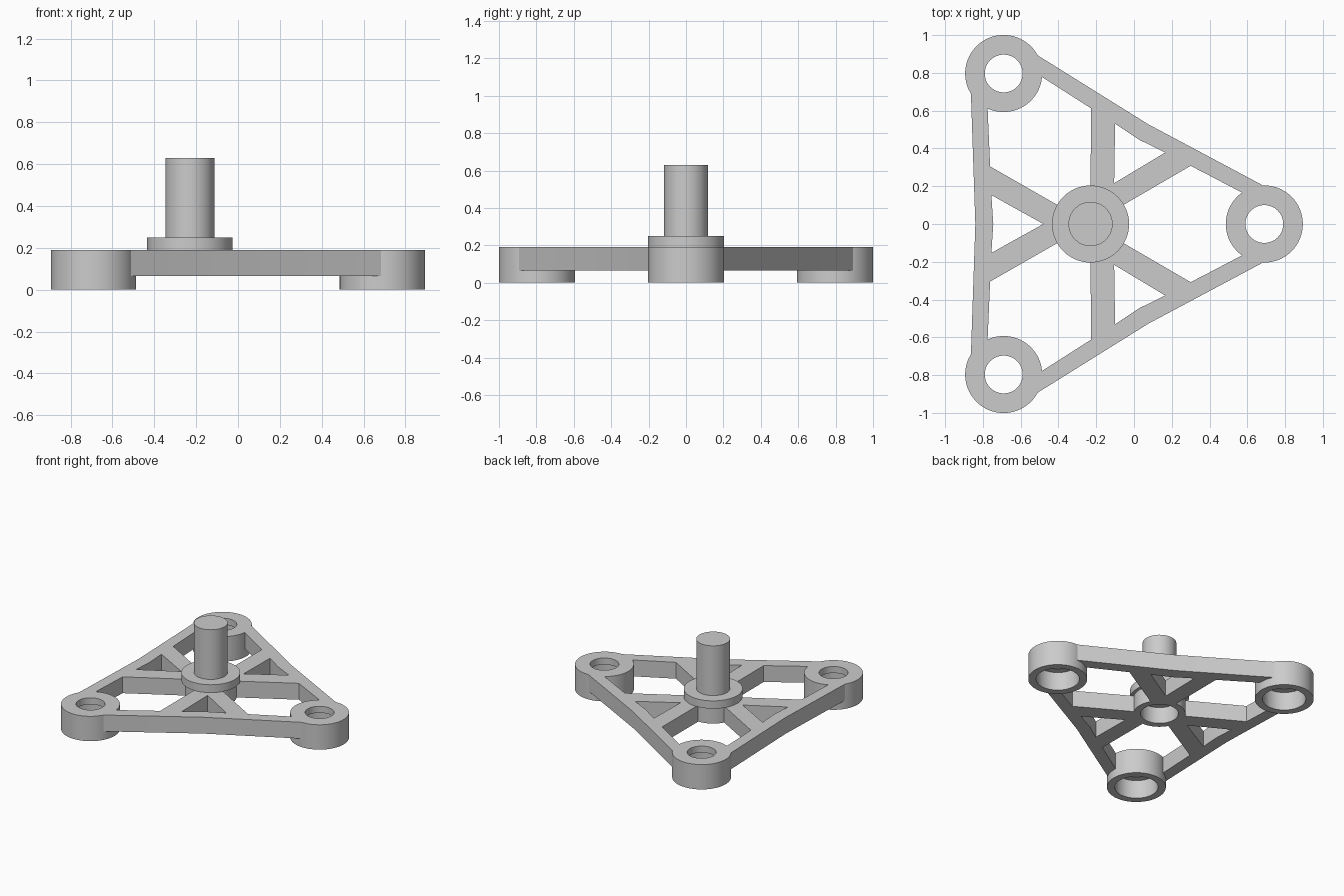
import bpy, bmesh, math
from mathutils import Matrix

HUB_X = -0.23          # axis of the three-fold symmetry
PAD_DIST = 0.92        # hub axis to each foot pad
Z_LOW, Z_TOP = 0.065, 0.19
THIRD = math.radians(120)

cube = bpy.data.objects.get("Cube")
if cube:
    bpy.data.objects.remove(cube, do_unlink=True)

grey = bpy.data.materials.new("plain_grey")
grey.use_nodes = True
colour = (0.6, 0.6, 0.6, 1)
grey.diffuse_color = colour
grey.node_tree.nodes["Principled BSDF"].inputs["Base Color"].default_value = colour


def prism(bm, points, z0, z1, turn=0.0):
    """Extrude a plan outline, turned about the hub axis."""
    rot = Matrix.Rotation(turn, 3, 'Z')
    face = bm.faces.new([bm.verts.new(rot @ Matrix.Translation((x, y, z0)).translation)
                         for x, y in points])
    top = bmesh.ops.extrude_face_region(bm, geom=[face])
    verts = [v for v in top["geom"] if isinstance(v, bmesh.types.BMVert)]
    bmesh.ops.translate(bm, verts=verts, vec=(0, 0, z1 - z0))


def lathe(bm, profile, x=0.0, turn=0.0, sides=64):
    """Closed solid of revolution; the profile starts and ends on its axis."""
    rot = Matrix.Rotation(turn, 4, 'Z') @ Matrix.Translation((x, 0, 0))
    verts = [bm.verts.new((r, 0, z)) for r, z in profile]
    edges = [bm.edges.new(pair) for pair in zip(verts, verts[1:])]
    spun = bmesh.ops.spin(bm, geom=verts + edges, cent=(0, 0, 0), axis=(0, 0, 1),
                          angle=math.tau, steps=sides, use_merge=True)
    whole = set(verts)
    stack = list(verts)
    while stack:
        for e in stack.pop().link_edges:
            for v in e.verts:
                if v not in whole:
                    whole.add(v)
                    stack.append(v)
    whole.update(g for g in spun["geom_last"] if isinstance(g, bmesh.types.BMVert))
    bmesh.ops.transform(bm, matrix=rot, verts=list(whole))


def finish(bm, name):
    bmesh.ops.remove_doubles(bm, verts=bm.verts, dist=1e-5)
    bmesh.ops.recalc_face_normals(bm, faces=bm.faces)
    mesh = bpy.data.meshes.new(name)
    bm.to_mesh(mesh)
    bm.free()
    mesh.materials.append(grey)
    obj = bpy.data.objects.new(name, mesh)
    obj.location.x = HUB_X
    bpy.context.collection.objects.link(obj)
    return obj


def boolean(target, tool, operation):
    mod = target.modifiers.new(operation.lower(), 'BOOLEAN')
    mod.object, mod.operation, mod.solver = tool, operation, 'EXACT'
    bpy.context.view_layer.objects.active = target
    bpy.ops.object.modifier_apply(modifier=mod.name)
    bpy.data.objects.remove(tool, do_unlink=True)


def smooth(obj):
    bpy.ops.object.select_all(action='DESELECT')
    obj.select_set(True)
    bpy.context.view_layer.objects.active = obj
    bpy.ops.object.shade_smooth_by_angle(angle=math.radians(30))


# Triangular plate with a slight kink in the middle of each side
outline = []
for k in range(3):
    rot = Matrix.Rotation(k * THIRD, 2)
    kink = (0.61 * math.cos(THIRD / 2), 0.61 * math.sin(THIRD / 2))
    for x, y in ((0.917, -0.202), (0.917, 0.202), kink):
        a = k * THIRD
        outline.append((x * math.cos(a) - y * math.sin(a),
                        x * math.sin(a) + y * math.cos(a)))
bm = bmesh.new()
prism(bm, outline, Z_LOW, Z_TOP)
frame = finish(bm, "triangular_frame")

# Windows between the spokes, and a seat for the hub
bm = bmesh.new()
for k in range(3):
    corner = [(0.0, 0.0), (0.53, -0.308), (0.82, -0.157), (0.82, 0.157), (0.53, 0.308)]
    side = [(0.25, 0), (0.525, -0.153), (0.515, 0), (0.525, 0.153)]
    corner[0] = (0.05, 0.0)
    corner.insert(1, (0.05, -0.029))
    corner.append((0.05, 0.029))
    corner.pop(0)
    prism(bm, corner, -0.1, 0.4, k * THIRD)
    prism(bm, side, -0.1, 0.4, (k + 0.5) * THIRD)
boolean(frame, finish(bm, "window_cutter"), 'DIFFERENCE')

bm = bmesh.new()
lathe(bm, [(0, -0.1), (0.16, -0.1), (0.16, 0.4), (0, 0.4)])
boolean(frame, finish(bm, "hub_seat_cutter"), 'DIFFERENCE')

# Round foot pads at the corners
bm = bmesh.new()
for k in range(3):
    lathe(bm, [(0, 0), (0.204, 0), (0.204, Z_TOP), (0, Z_TOP)], PAD_DIST, k * THIRD)
boolean(frame, finish(bm, "foot_pads"), 'UNION')

# Stepped bores, wide below and narrow at the top lip
bm = bmesh.new()
for k in range(3):
    lathe(bm, [(0, -0.1), (0.15, -0.1), (0.15, 0.14), (0.1, 0.14), (0.1, 0.4), (0, 0.4)],
          PAD_DIST, k * THIRD)
boolean(frame, finish(bm, "bore_cutter"), 'DIFFERENCE')
smooth(frame)

# Hub with underside recess, flange and upright shaft
bm = bmesh.new()
lathe(bm, [(0, Z_TOP), (0.131, Z_TOP), (0.131, Z_LOW), (0.18, Z_LOW), (0.18, Z_TOP),
           (0.204, Z_TOP), (0.204, 0.25), (0.117, 0.25), (0.117, 0.63), (0, 0.63)])
smooth(finish(bm, "hub_and_shaft"))
